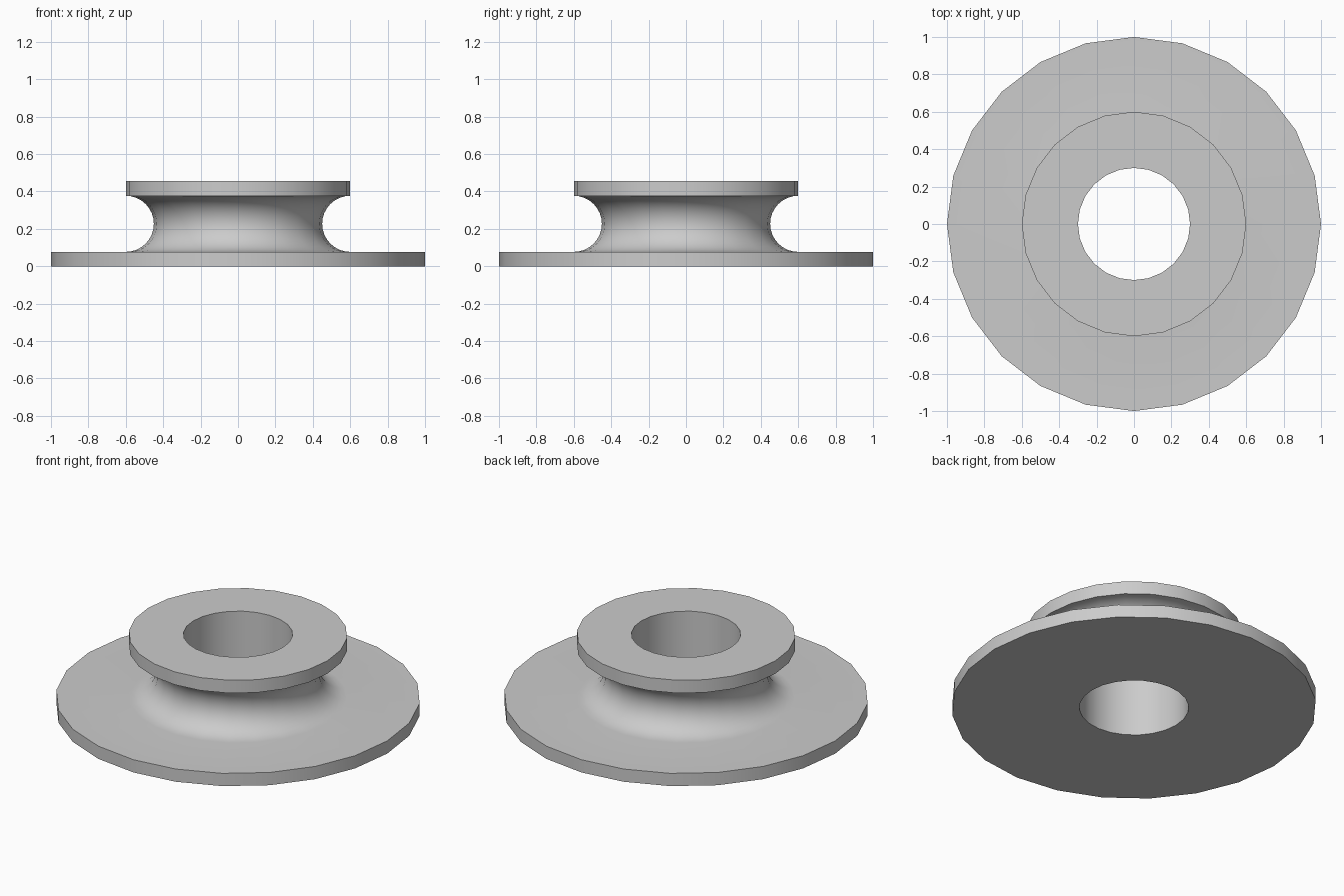
import bpy, bmesh
from math import sin, cos, pi, radians
from mathutils import Vector

SIDES = 24
BASE_R, RIM_R, BORE_R = 1.0, 0.6, 0.3
BASE_T, GROOVE_R, HEIGHT = 0.077, 0.15, 0.455
ARC_STEPS = 16

cube = bpy.data.objects.get("Cube")
if cube:
    bpy.data.objects.remove(cube, do_unlink=True)

# Plain grey material
grey = bpy.data.materials.new("light grey")
grey.use_nodes = True
colour = (0.6, 0.6, 0.6, 1)
grey.diffuse_color = colour
grey.node_tree.nodes["Principled BSDF"].inputs["Base Color"].default_value = colour

# Half section: bore, wide base flange, round groove, upper rim
profile = [(BORE_R, 0), (BASE_R, 0), (BASE_R, BASE_T)]
for i in range(ARC_STEPS + 1):
    a = pi * i / ARC_STEPS
    profile.append((RIM_R - GROOVE_R * sin(a),
                    BASE_T + GROOVE_R * (1 - cos(a))))
profile += [(RIM_R, HEIGHT), (BORE_R, HEIGHT)]

# Revolve the closed section around the vertical axis
bm = bmesh.new()
verts = [bm.verts.new((r, 0, z)) for r, z in profile]
edges = [bm.edges.new((v, verts[(i + 1) % len(verts)])) for i, v in enumerate(verts)]
bmesh.ops.spin(bm, geom=verts + edges, cent=Vector(), axis=Vector((0, 0, 1)),
               angle=2 * pi, steps=SIDES)
bmesh.ops.remove_doubles(bm, verts=bm.verts[:], dist=0.0005)
bmesh.ops.recalc_face_normals(bm, faces=bm.faces[:])

mesh = bpy.data.meshes.new("grooved_flange")
bm.to_mesh(mesh)
bm.free()
mesh.materials.append(grey)
flange = bpy.data.objects.new("grooved_flange", mesh)
bpy.context.collection.objects.link(flange)

# Smooth round walls, sharp rims
bpy.ops.object.select_all(action="DESELECT")
flange.select_set(True)
bpy.context.view_layer.objects.active = flange
bpy.ops.object.shade_smooth_by_angle(angle=radians(30))
